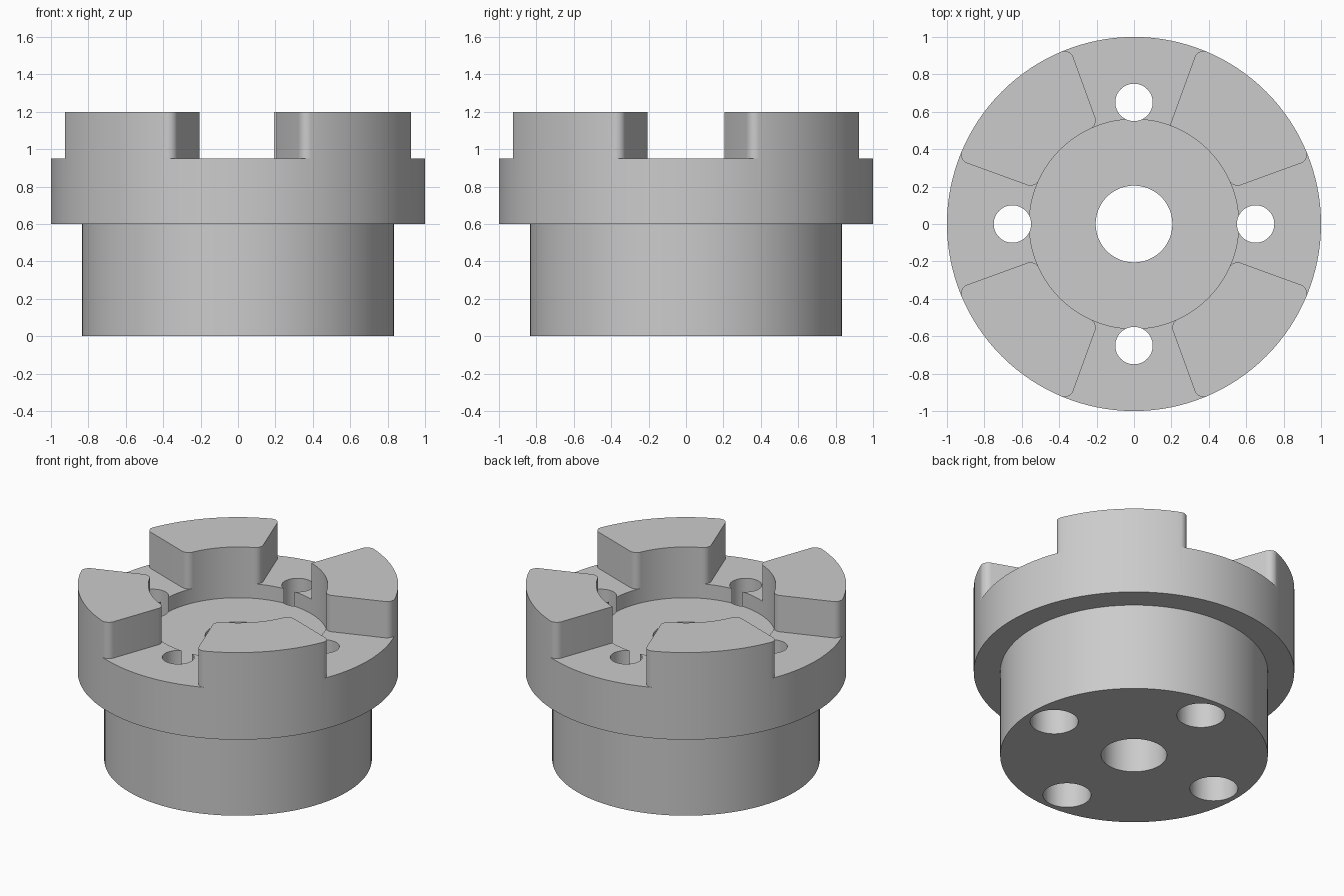
import bpy
import bmesh
from math import cos, sin, asin, pi, radians

cube = bpy.data.objects.get("Cube")
if cube:
    bpy.data.objects.remove(cube, do_unlink=True)

BORE_R, HUB_R, FLANGE_R, POCKET_R = 0.205, 0.835, 1.0, 0.56
FLANGE_Z, POCKET_Z, GAP_Z, TOP_Z = 0.6, 0.85, 0.95, 1.2
HALF_GAP = radians(20)
FILLET = 0.05


def make_object(name, bm):
    bmesh.ops.recalc_face_normals(bm, faces=bm.faces)
    mesh = bpy.data.meshes.new(name)
    bm.to_mesh(mesh)
    bm.free()
    obj = bpy.data.objects.new(name, mesh)
    bpy.context.collection.objects.link(obj)
    return obj


def lathe(name, profile, segments, center=(0, 0)):
    """Revolve a closed (radius, z) loop; radius 0 points become poles."""
    bm = bmesh.new()
    rings = []
    for r, z in profile:
        if r == 0:
            rings.append([bm.verts.new((*center, z))] * segments)
        else:
            rings.append([bm.verts.new((center[0] + r * cos(2 * pi * i / segments),
                                        center[1] + r * sin(2 * pi * i / segments), z))
                          for i in range(segments)])
    for a, b in zip(rings, rings[1:] + rings[:1]):
        for i in range(segments):
            j = (i + 1) % segments
            corners = list(dict.fromkeys((a[i], a[j], b[j], b[i])))
            if len(corners) > 2:
                bm.faces.new(corners)
    return make_object(name, bm)


def polar(r, a):
    return (r * cos(a), r * sin(a))


def arc(center, start, end, steps=8):
    angles = [start + (end - start) * i / steps for i in range(steps + 1)]
    return [(center[0] + FILLET * cos(a), center[1] + FILLET * sin(a)) for a in angles]


def gap_side(sharp_inner):
    """One edge of a gap between jaws, from inside to outside."""
    outer = HALF_GAP + asin(FILLET / (FLANGE_R - FILLET))
    inner = HALF_GAP + asin(FILLET / (POCKET_R + FILLET))
    toward_gap = HALF_GAP - pi / 2
    if sharp_inner:
        points = [polar(0.45, HALF_GAP)]
    else:
        points = [polar(0.45, inner)]
        points += arc(polar(POCKET_R + FILLET, inner), inner - pi, toward_gap)
    points += arc(polar(FLANGE_R - FILLET, outer), toward_gap, outer)
    return points + [polar(1.1, outer)]


def gap_cutter(name, turn, sharp_inner):
    left = gap_side(False)
    right = [(x, -y) for x, y in gap_side(sharp_inner)]
    bm = bmesh.new()
    verts = [bm.verts.new((x * cos(turn) - y * sin(turn),
                           x * sin(turn) + y * cos(turn), GAP_Z))
             for x, y in right + left[::-1]]
    face = bm.faces.new(verts)
    extruded = bmesh.ops.extrude_face_region(bm, geom=[face])["geom"]
    moved = [v for v in extruded if isinstance(v, bmesh.types.BMVert)]
    bmesh.ops.translate(bm, verts=moved, vec=(0, 0, 0.4))
    return make_object(name, bm)


# Stepped hub with bore, flange, raised rim and round pocket
hub = lathe("coupling_hub", [
    (BORE_R, 0), (HUB_R, 0), (HUB_R, FLANGE_Z), (FLANGE_R, FLANGE_Z),
    (FLANGE_R, TOP_Z), (POCKET_R, TOP_Z), (POCKET_R, POCKET_Z), (BORE_R, POCKET_Z)], 128)

# Four gaps that leave the jaws, and four counterbored bolt holes
cutters = []
for k in range(4):
    turn = k * pi / 2
    cutters.append(gap_cutter("jaw_gap_cutter", turn, k == 1))
    cutters.append(lathe("bolt_hole_cutter", [
        (0, -0.1), (0.15, -0.1), (0.15, 0.35), (0.1, 0.35), (0.1, 1.1), (0, 1.1)],
        48, polar(0.65, turn)))

bpy.ops.object.select_all(action="DESELECT")
hub.select_set(True)
bpy.context.view_layer.objects.active = hub
for cutter in cutters:
    cutter.hide_render = True
    mod = hub.modifiers.new("cut", "BOOLEAN")
    mod.operation = "DIFFERENCE"
    mod.solver = "EXACT"
    mod.object = cutter
    bpy.ops.object.modifier_apply(modifier=mod.name)
for cutter in cutters:
    bpy.data.objects.remove(cutter, do_unlink=True)

# Plain grey metal
grey = bpy.data.materials.new("plain_grey")
grey.use_nodes = True
grey.diffuse_color = (0.6, 0.6, 0.6, 1)
grey.node_tree.nodes["Principled BSDF"].inputs["Base Color"].default_value = (0.6, 0.6, 0.6, 1)
hub.data.materials.clear()
hub.data.materials.append(grey)
for poly in hub.data.polygons:
    poly.material_index = 0

bpy.ops.object.shade_smooth_by_angle(angle=radians(30))
